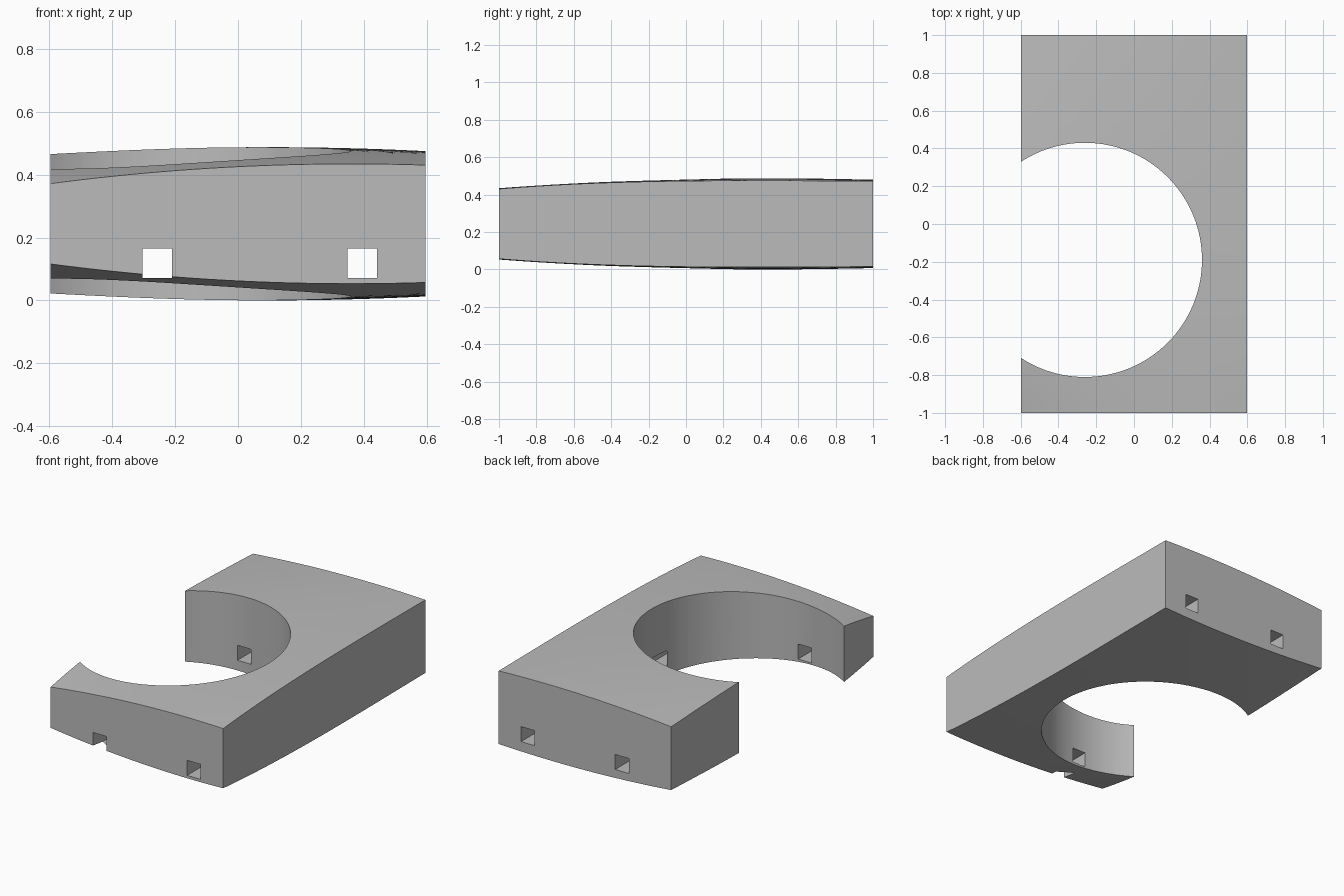
import bpy
import bmesh
from mathutils import Matrix, Vector

if "Cube" in bpy.data.objects:
    bpy.data.objects.remove(bpy.data.objects["Cube"], do_unlink=True)

HALF_X, HALF_Y, MID_Z = 0.597, 1.0, 0.2437

# How far the crowned surface falls below its peak, in rows along y;
# each row holds the right, middle and left values
ROWS_Y = (-1.0, -0.71, 0.33, 1.0)
COLS_X = (-HALF_X, 0.0, HALF_X)
DROPS = ((0.116, 0.062, 0.057),
         (0.069, 0.038, 0.037),
         (0.022, 0.0005, 0.0125),
         (0.0455, 0.0105, 0.015))


def weights(t, knots):
    """Lagrange weights for a smooth curve through the knots."""
    result = []
    for i, a in enumerate(knots):
        w = 1.0
        for j, b in enumerate(knots):
            if i != j:
                w *= (t - b) / (a - b)
        result.append(w)
    return result


def half_height(x, y):
    wx, wy = weights(x, COLS_X), weights(y, ROWS_Y)
    drop = sum(v * w * u for row, w in zip(DROPS, wy) for v, u in zip(row, wx))
    return MID_Z - drop


def make_object(name, bm):
    bmesh.ops.recalc_face_normals(bm, faces=bm.faces[:])
    mesh = bpy.data.meshes.new(name)
    bm.to_mesh(mesh)
    bm.free()
    obj = bpy.data.objects.new(name, mesh)
    bpy.context.collection.objects.link(obj)
    return obj


def select_only(obj):
    bpy.ops.object.select_all(action='DESELECT')
    obj.select_set(True)
    bpy.context.view_layer.objects.active = obj


def cut(target, cutter):
    cutter.hide_render = True
    mod = target.modifiers.new("cut", 'BOOLEAN')
    mod.operation = 'DIFFERENCE'
    mod.solver = 'EXACT'
    mod.object = cutter
    select_only(target)
    bpy.ops.object.modifier_apply(modifier=mod.name)
    bpy.data.objects.remove(cutter, do_unlink=True)


# Block with crowned top and bottom
bm = bmesh.new()
bmesh.ops.create_grid(bm, x_segments=24, y_segments=40, size=1.0,
                      matrix=Matrix.Diagonal((HALF_X, HALF_Y, 1, 1)))
ext = bmesh.ops.extrude_face_region(bm, geom=bm.faces[:], use_keep_orig=True)
upper = {g for g in ext["geom"] if isinstance(g, bmesh.types.BMVert)}
for v in bm.verts:
    h = half_height(v.co.x, v.co.y)
    v.co.z = MID_Z + (h if v in upper else -h)
block = make_object("crowned_block", bm)

# Round bay open on the right side
bm = bmesh.new()
bmesh.ops.create_cone(bm, cap_ends=True, segments=128, radius1=0.62, radius2=0.62,
                      depth=2, matrix=Matrix.Translation((-0.26, -0.19, MID_Z)))
cut(block, make_object("bay_cutter", bm))

# Two square channels running front to back
for x in (-0.257, 0.395):
    bm = bmesh.new()
    bmesh.ops.create_cube(bm, size=1.0, matrix=Matrix.Translation((x, 0, 0.118))
                          @ Matrix.Diagonal(Vector((0.094, 2.4, 0.094, 1))))
    cut(block, make_object("channel_cutter", bm))

# Plain grey finish
grey = bpy.data.materials.new("plain_grey")
grey.use_nodes = True
colour = (0.5, 0.5, 0.5, 1)
grey.diffuse_color = colour
grey.node_tree.nodes["Principled BSDF"].inputs["Base Color"].default_value = colour
block.data.materials.clear()
block.data.materials.append(grey)
for p in block.data.polygons:
    p.material_index = 0

select_only(block)
bpy.ops.object.shade_smooth_by_angle(angle=0.5)
